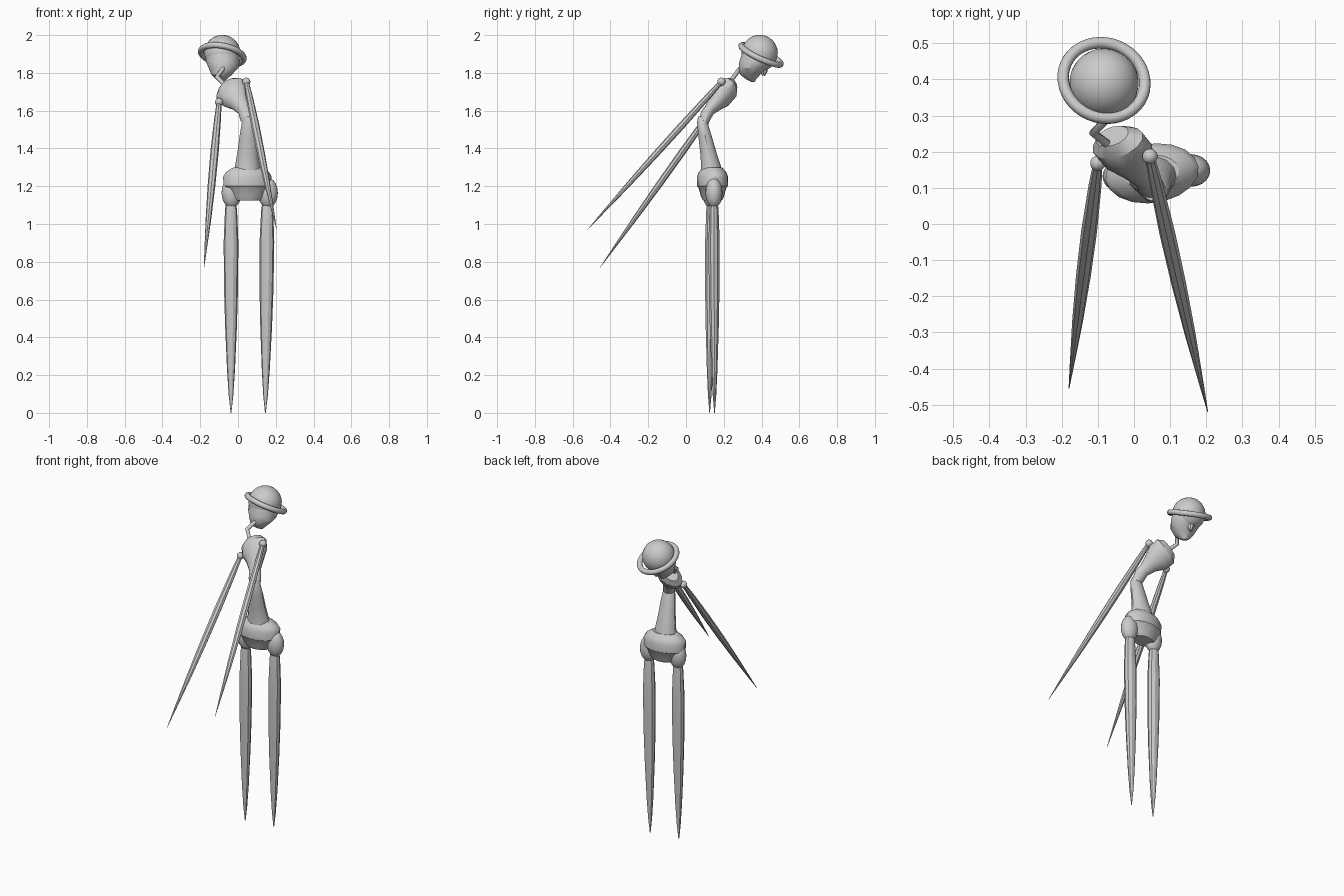
import bpy, bmesh, math
from mathutils import Vector

if "Cube" in bpy.data.objects:
    bpy.data.objects.remove(bpy.data.objects["Cube"])


def finish(obj, name, angle=30):
    obj.name = name
    bpy.ops.object.select_all(action='DESELECT')
    obj.select_set(True)
    bpy.context.view_layer.objects.active = obj
    bpy.ops.object.shade_smooth_by_angle(angle=math.radians(angle))
    return obj


def loft(name, sections, u, v, sides=12):
    """Skin over elliptical rings given as (centre, radius along u, radius along v)."""
    u, v = Vector(u).normalized(), Vector(v).normalized()
    bm = bmesh.new()
    rings = []
    for c, ru, rv in sections:
        ring = []
        for i in range(sides):
            a = math.tau * i / sides
            ring.append(bm.verts.new(Vector(c) + u * ru * math.cos(a) + v * rv * math.sin(a)))
        rings.append(ring)
    for r0, r1 in zip(rings, rings[1:]):
        for i in range(sides):
            j = (i + 1) % sides
            bm.faces.new((r0[i], r0[j], r1[j], r1[i]))
    bm.faces.new(rings[0])
    bm.faces.new(rings[-1])
    bmesh.ops.recalc_face_normals(bm, faces=bm.faces)
    mesh = bpy.data.meshes.new(name)
    bm.to_mesh(mesh)
    bm.free()
    obj = bpy.data.objects.new(name, mesh)
    bpy.context.collection.objects.link(obj)
    return finish(obj, name)


def limb(name, a, b, profile, sides=8, flat=1.0):
    """Tapered limb from a to b; profile is (fraction, radius)."""
    a, b = Vector(a), Vector(b)
    d = (b - a).normalized()
    v = d.cross(Vector((1, 0, 0))).normalized()
    u = v.cross(d)
    return loft(name, [(a.lerp(b, t), r, r * flat) for t, r in profile], u, v, sides)


def ball(name, loc, scale, rot=(0, 0, 0), seg=20):
    bpy.ops.mesh.primitive_uv_sphere_add(segments=seg, ring_count=seg // 2, radius=1,
                                         location=loc, rotation=rot)
    obj = bpy.context.object
    obj.scale = scale
    return finish(obj, name, 60)


# legs and hip joints
leg_profile = [(0, .024), (.05, .032), (.2, .039), (.42, .037), (.6, .031),
               (.8, .021), (.92, .012), (1, .002)]
for side, top, foot in (("left", (-.037, .132, 1.13), (-.037, .125, 0)),
                        ("right", (.155, .148, 1.13), (.145, .151, 0))):
    limb(side + "_leg", top, foot, leg_profile, 10, .8)
    ball(side + "_hip", (top[0] + .003, top[1], 1.165), (.053, .045, .08))

# pelvis
c, s = math.cos(.14), math.sin(.14)
loft("pelvis", [((.05, .14, z), a, b) for z, a, b in (
    (1.125, .075, .05), (1.145, .095, .06), (1.19, .115, .072), (1.20, .128, .08),
    (1.25, .13, .082), (1.275, .115, .072), (1.30, .075, .05))],
    (c, s, 0), (-s, c, 0), 18)

# tapering waist
loft("waist", [((.05, .135, 1.26), .075, .06), ((.05, .132, 1.31), .065, .053),
               ((.052, .118, 1.38), .055, .044), ((.055, .10, 1.47), .046, .036),
               ((.057, .086, 1.54), .036, .028), ((.052, .082, 1.57), .022, .018)],
     (1, 0, 0), (0, 1, 0), 14)

# chest leaning up and over to one side
loft("chest", [((.06, .088, 1.53), .033, .028), ((.045, .105, 1.575), .041, .032),
               ((.032, .125, 1.605), .036, .03), ((.008, .16, 1.645), .055, .045),
               ((-.018, .192, 1.68), .084, .058), ((-.045, .225, 1.715), .086, .055),
               ((-.06, .243, 1.735), .055, .035)],
     (.8, .1, .6), (.29, .8, -.52), 14)

# shoulders and spike arms
arm_profile = [(0, .013), (.1, .018), (.3, .022), (.5, .0205), (.7, .015), (.9, .006), (1, .001)]
for side, shoulder, tip in (("left", (-.10, .168, 1.645), (-.18, -.455, .77)),
                            ("right", (.044, .187, 1.753), (.204, -.52, .972))):
    ball(side + "_shoulder", shoulder, (.022, .022, .022), seg=14)
    limb(side + "_arm", shoulder, tip, arm_profile, 8, .85)

# bent neck
curve = bpy.data.curves.new("neck", 'CURVE')
curve.dimensions = '3D'
curve.bevel_depth = .012
curve.bevel_resolution = 3
curve.use_fill_caps = True
spline = curve.splines.new('POLY')
path = [(-.06, .21, 1.725), (-.112, .252, 1.778), (-.066, .30, 1.84)]
spline.points.add(len(path) - 1)
for p, co in zip(spline.points, path):
    p.co = (*co, 1)
bpy.context.collection.objects.link(bpy.data.objects.new("neck", curve))

# face and nose
loft("face", [((-.083, .39, 1.92), .09, .09), ((-.08, .37, 1.86), .09, .09),
              ((-.077, .355, 1.825), .078, .078), ((-.087, .34, 1.79), .054, .054),
              ((-.087, .345, 1.765), .028, .026), ((-.086, .355, 1.752), .01, .01)],
     (1, 0, 0), (0, 1, 0), 14)
limb("nose", (-.08, .415, 1.86), (-.08, .41, 1.785), [(0, .02), (.7, .02), (1, .008)])

# hat crown and rolled brim, tilted forward
tilt = Vector((.2, .47, 1)).normalized().to_track_quat('Z', 'Y').to_euler()
ball("hat_crown", (-.083, .39, 1.905), (.096, .096, .096), tilt, 28)
bpy.ops.mesh.primitive_torus_add(location=(-.083, .397, 1.895), rotation=tilt,
                                 major_radius=.115, minor_radius=.016,
                                 major_segments=40, minor_segments=12)
finish(bpy.context.object, "hat_brim", 60)
